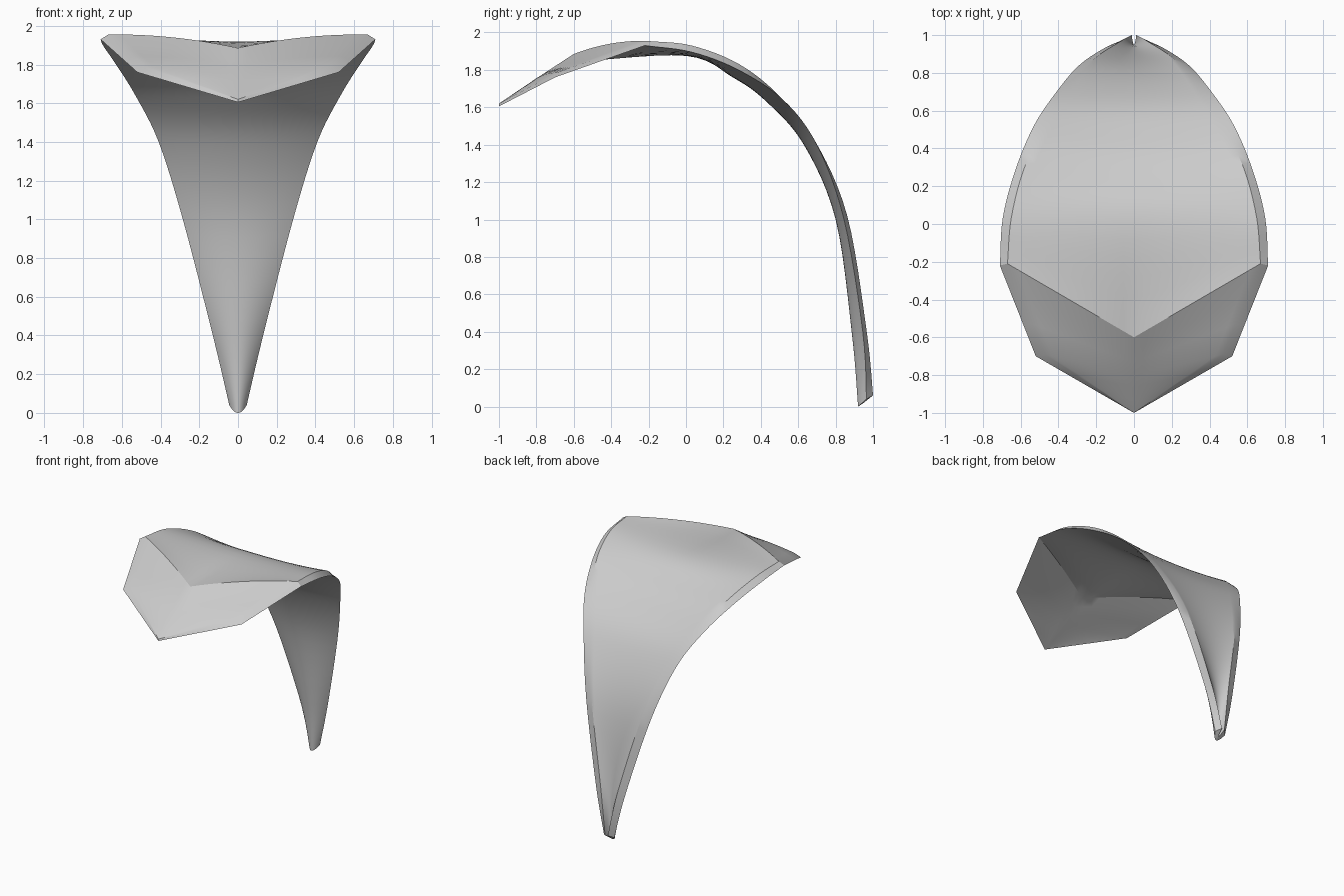
import bpy, bmesh, math
from mathutils import Vector

if "Cube" in bpy.data.objects:
    bpy.data.objects.remove(bpy.data.objects["Cube"])

# Key sections from foot to tip:
# lower rim (x,y,z), upper rim (x,y,z), top centre (y,z), underside centre (y,z), curve power, bulge
KEYS = [
    (.045, .965, .04, .012, 1.0, .06, .95, .02, .92, 0, 2, 0),
    (.13, .945, .40, .075, .965, .41, .93, .40, .887, .39, 2, 0),
    (.285, .845, 1.0, .225, .862, 1.02, .842, 1.01, .80, 1.0, 2, 0),
    (.41, .70, 1.40, .355, .69, 1.42, .668, 1.425, .63, 1.40, 2, 0),
    (.53, .52, 1.64, .48, .50, 1.66, .46, 1.66, .43, 1.63, 2, 0),
    (.63, .28, 1.80, .585, .285, 1.83, .27, 1.80, .25, 1.76, 2, 0),
    (.695, .03, 1.895, .65, .03, 1.93, 0, 1.915, 0, 1.875, 1.8, 0),
    (.71, -.22, 1.93, .67, -.21, 1.955, -.60, 1.885, -.58, 1.845, 1, .08),
    (.52, -.70, 1.76, .47, -.69, 1.785, -.80, 1.755, -.79, 1.725, 1, .03),
    (0, -1, 1.605, 0, -1, 1.62, -1, 1.62, -1, 1.605, 1, 0),
]
STEPS, N = 6, 12


def spline(a, b, c, d, t):
    return .5 * (2*b + (c-a)*t + (2*a-5*b+4*c-d)*t*t + (3*b-a-3*c+d)*t**3)


# Smooth body sections, then straight facets at the front
rows = []
for i in range(7):
    a, b, c = KEYS[max(i-1, 0)], KEYS[i], KEYS[i+1]
    d = KEYS[i+2] if i < 6 else [2*q-p for p, q in zip(b, c)]
    for k in range(STEPS):
        rows.append([spline(*v, k/STEPS) for v in zip(a, b, c, d)])
for i in (7, 8):
    for k in range(3):
        rows.append([p + (q-p)*k/3 for p, q in zip(KEYS[i], KEYS[i+1])])
rows.append(list(KEYS[9]))


def section(bm, edge, centre, power, bulge):
    out = []
    for j in range(-N, N+1):
        s = abs(j)/N
        f = s**power
        out.append(bm.verts.new((edge[0]*j/N,
                                 centre[0] + (edge[1]-centre[0])*f,
                                 centre[1] + (edge[2]-centre[1])*f + bulge*s*(1-s))))
    return out


# Closed petal shell: upper skin, rim and lower skin form one loop per section
bm = bmesh.new()
loops = []
for r in rows:
    top = section(bm, r[3:6], r[6:8], r[10], r[11])
    low = section(bm, r[0:3], r[8:10], r[10], r[11])
    loops.append(top + low[::-1])
M = len(loops[0])
for A, B in zip(loops, loops[1:]):
    for j in range(M):
        k = (j+1) % M
        bm.faces.new((A[j], A[k], B[k], B[j]))
# Foot cap
A = loops[0]
for j in range(2*N):
    bm.faces.new((A[j], A[j+1], A[M-2-j], A[M-1-j]))
bmesh.ops.remove_doubles(bm, verts=bm.verts, dist=.0005)
bmesh.ops.recalc_face_normals(bm, faces=bm.faces)
me = bpy.data.meshes.new("curved_petal")
bm.to_mesh(me)
bm.free()
ob = bpy.data.objects.new("curved_petal", me)
bpy.context.collection.objects.link(ob)
bpy.context.view_layer.objects.active = ob
ob.select_set(True)
bpy.ops.object.shade_smooth_by_angle(angle=math.radians(30))
